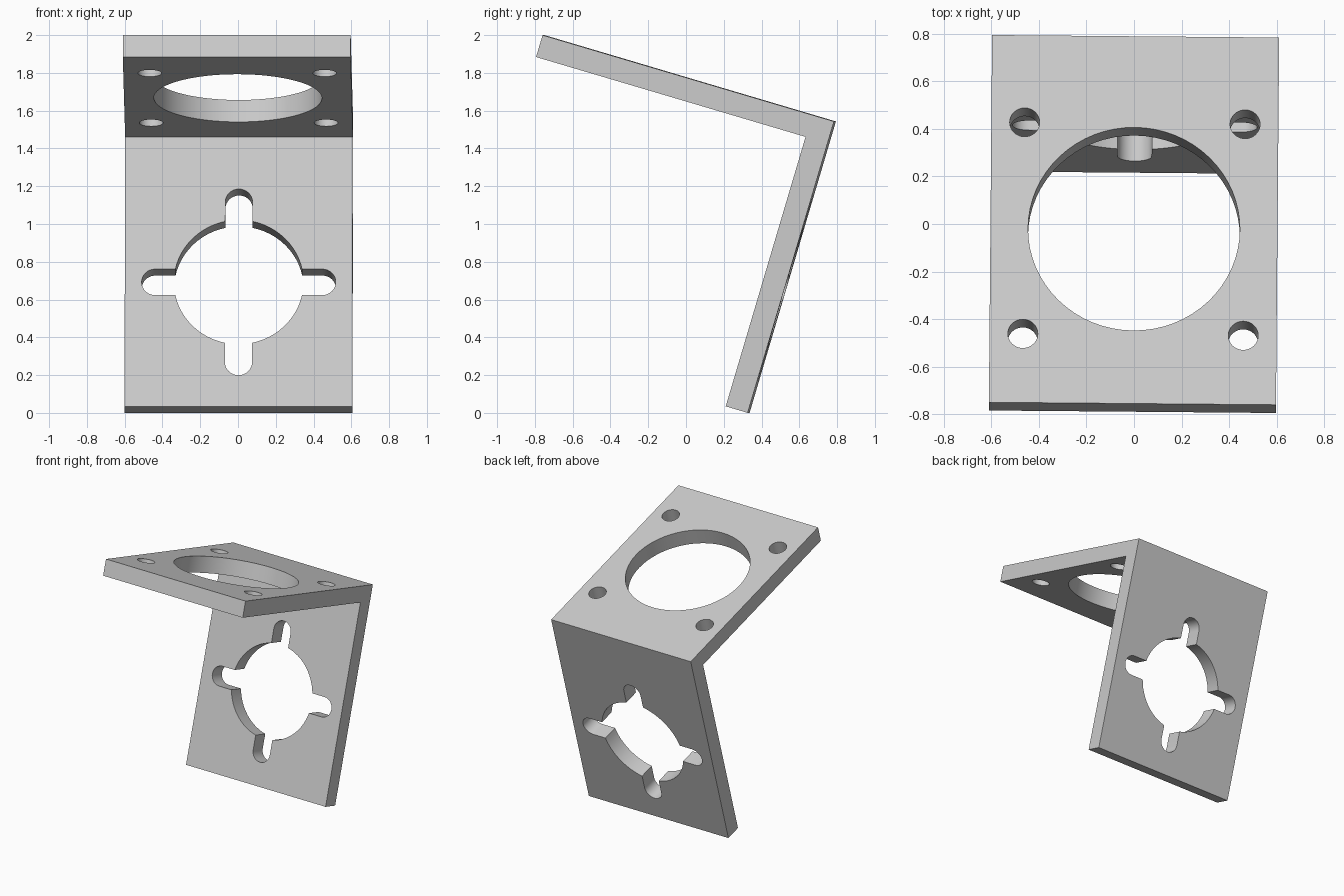
import bpy, bmesh
from math import radians, pi, sin, cos
from mathutils import Matrix, Vector

cube = bpy.data.objects.get("Cube")
if cube:
    bpy.data.objects.remove(cube)

LENGTH, WIDTH, THICK = 1.609, 1.206, 0.121

grey = bpy.data.materials.new("light_grey")
grey.use_nodes = True
colour = (0.6, 0.6, 0.6, 1)
grey.diffuse_color = colour
grey.node_tree.nodes["Principled BSDF"].inputs["Base Color"].default_value = colour


def prism(name, points, direction):
    """Extrude a closed outline along a direction."""
    bm = bmesh.new()
    face = bm.faces.new([bm.verts.new(p) for p in points])
    new = bmesh.ops.extrude_face_region(bm, geom=[face])["geom"]
    bmesh.ops.translate(bm, vec=direction,
                        verts=[v for v in new if isinstance(v, bmesh.types.BMVert)])
    bmesh.ops.recalc_face_normals(bm, faces=bm.faces)
    mesh = bpy.data.meshes.new(name)
    bm.to_mesh(mesh)
    bm.free()
    obj = bpy.data.objects.new(name, mesh)
    bpy.context.collection.objects.link(obj)
    return obj


def stadium(radius, reach=0, turn=0, steps=32):
    """Rounded slot outline; a plain circle when reach is zero."""
    pts = []
    for side in (0, 1):
        for i in range(steps + (1 if reach else 0)):
            a = -pi / 2 + pi * i / steps + pi * side
            p = Vector((radius * cos(a) + (-reach if side else reach), radius * sin(a), 0))
            pts.append(Matrix.Rotation(turn, 3, 'Z') @ p)
    return pts


# L-shaped plate, outer corner edge on the local x axis
profile = [(0, 0), (-LENGTH, 0), (-LENGTH, -THICK), (-THICK, -THICK),
           (-THICK, -LENGTH), (0, -LENGTH)]
bracket = prism("angle_bracket", [(-WIDTH / 2, y, z) for y, z in profile], (WIDTH, 0, 0))
bracket.data.materials.append(grey)
bpy.context.view_layer.objects.active = bracket


def cut(points):
    cutter = prism("hole_cutter", points[0], points[1])
    cutter.hide_render = True
    mod = bracket.modifiers.new("hole", 'BOOLEAN')
    mod.operation = 'DIFFERENCE'
    mod.solver = 'EXACT'
    mod.object = cutter
    bpy.ops.object.modifier_apply(modifier=mod.name)
    bpy.data.objects.remove(cutter)


def cut_top(outline, x, y):
    cut(([p + Vector((x, y, 0.1)) for p in outline], (0, 0, -0.4)))


def cut_back(outline, z):
    cut(([Vector((p.x, 0.1, p.y + z)) for p in outline], (0, -0.4, 0)))


# Upper plate: large bore and four screw holes
BORE_Y, PITCH = -0.844, 0.463
cut_top(stadium(0.445), 0, BORE_Y)
for sx in (-1, 1):
    for sy in (-1, 1):
        cut_top(stadium(0.063, steps=16), sx * PITCH, BORE_Y + sy * PITCH)

# Rear plate: bore with four rounded notches
BACK_Z = -0.923
cut_back(stadium(0.343), BACK_Z)
for turn in (0, pi / 2):
    cut_back(stadium(0.072, 0.442, turn, 16), BACK_Z)

# Smooth hole walls, crisp edges
bpy.ops.object.select_all(action='DESELECT')
bracket.select_set(True)
bpy.ops.object.shade_smooth_by_angle(angle=radians(30))

# Tilted resting pose
bracket.data.transform(Matrix.Rotation(radians(-0.5), 4, 'Z')
                       @ Matrix.Translation((0, 0.7885, 1.543))
                       @ Matrix.Rotation(radians(-16.5), 4, 'X'))
